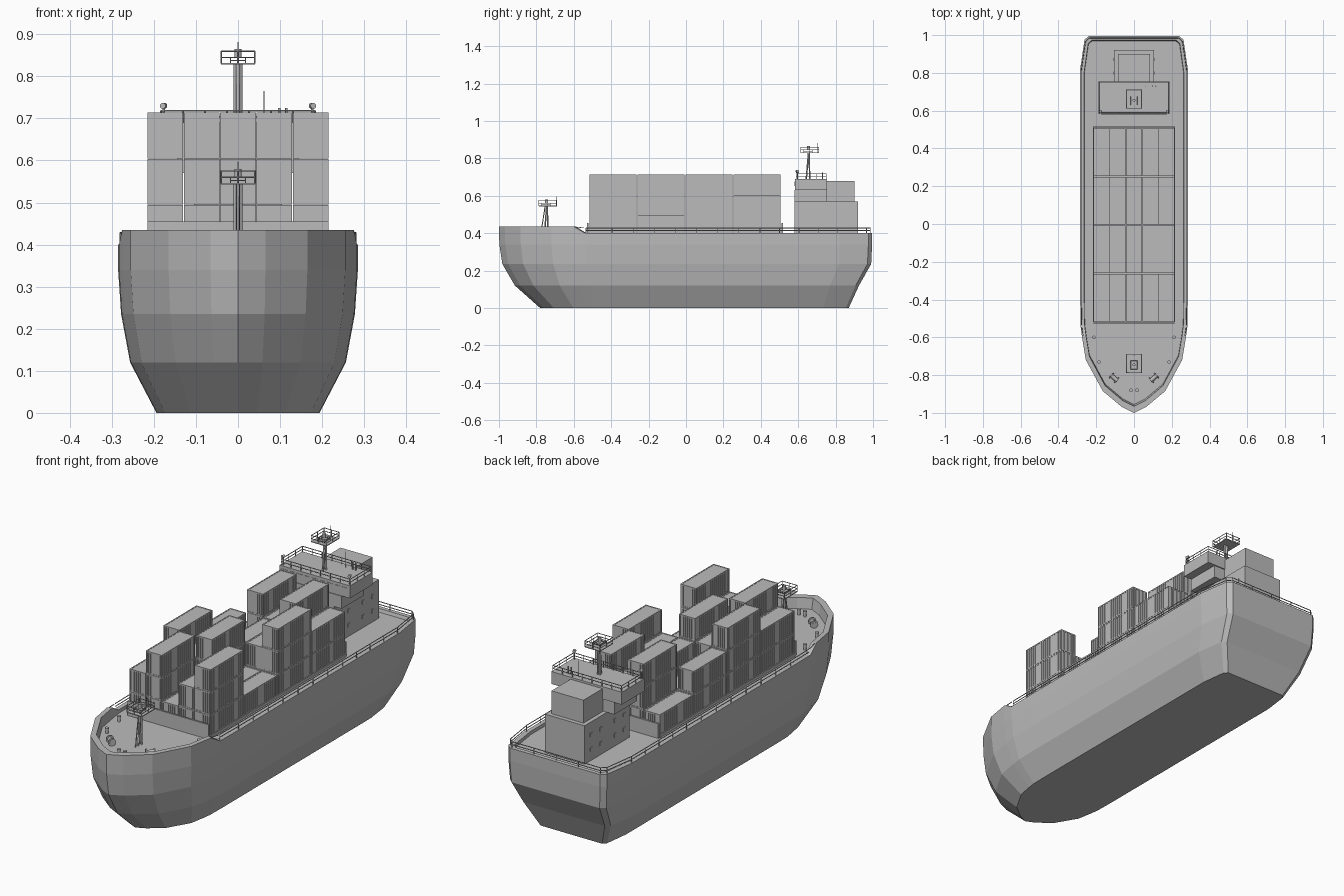
import bpy, bmesh, math
from mathutils import Matrix, Vector

if "Cube" in bpy.data.objects:
    bpy.data.objects.remove(bpy.data.objects["Cube"])

grey = bpy.data.materials.new("light grey")
grey.use_nodes = True
tone = (0.5, 0.5, 0.5, 1)
grey.diffuse_color = tone
grey.node_tree.nodes["Principled BSDF"].inputs["Base Color"].default_value = tone


def add(name, data, loc=(0, 0, 0)):
    ob = bpy.data.objects.new(name, data)
    ob.location = loc
    if not data.materials:
        data.materials.append(grey)
    bpy.context.collection.objects.link(ob)
    return ob


def finish(name, bm):
    bmesh.ops.recalc_face_normals(bm, faces=bm.faces)
    me = bpy.data.meshes.new(name)
    bm.to_mesh(me)
    bm.free()
    return me


def box_into(bm, x0, x1, y0, y1, z0, z1):
    size = Matrix.Diagonal((x1 - x0, y1 - y0, z1 - z0, 1))
    mid = Matrix.Translation(((x0 + x1) / 2, (y0 + y1) / 2, (z0 + z1) / 2))
    bmesh.ops.create_cube(bm, size=1, matrix=mid @ size)


def box(name, *ext):
    bm = bmesh.new()
    box_into(bm, *ext)
    return add(name, finish(name, bm))


def tubes(name, paths, r, closed=False):
    cu = bpy.data.curves.new(name, "CURVE")
    cu.dimensions = "3D"
    cu.bevel_depth = r
    cu.bevel_resolution = 1
    cu.use_fill_caps = True
    for path in paths:
        sp = cu.splines.new("POLY")
        sp.points.add(len(path) - 1)
        for p, co in zip(sp.points, path):
            p.co = (*co, 1)
        sp.use_cyclic_u = closed
    return add(name, cu)


def cylinder(name, loc, r, h, axis=None):
    bm = bmesh.new()
    turn = Vector(axis or (0, 0, 1)).to_track_quat("Z", "Y").to_matrix().to_4x4()
    bmesh.ops.create_cone(bm, cap_ends=True, segments=12, radius1=r, radius2=r, depth=h, matrix=turn)
    return add(name, finish(name, bm), loc)


# Hull: outline rings from keel to rim, then inside the bulwark to the deck
half = [(0, -1), (.065, -.968), (.165, -.885), (.255, -.72), (.275, -.6), (.283, -.54),
        (.285, -.4), (.285, .4), (.285, .82), (.262, .975), (.24, .995)]
outline = half + [(-x, y) for x, y in reversed(half[1:])]
DECK = .385


def rim_z(y):
    return .435 if y < -.59 else .4


def ring(width, bow, stern, z):
    pts = []
    for x, y in outline:
        ny = y
        if y < -.4:
            ny = -.4 + (y + .4) * (bow + .4) / -.6
        elif y > .4:
            ny = .4 + (y - .4) * (stern - .4) / .595
        pts.append((x * width, ny, z if z is not None else rim_z(y)))
    return pts


rings = [ring(.68, -.78, .87, 0), ring(.9, -.915, .925, .12), ring(.975, -.982, .99, .235),
         ring(1, -.998, .995, .34), ring(1, -1, .995, None),
         ring(.925, -.965, .975, None), ring(.92, -.955, .97, DECK)]
bm = bmesh.new()
loops = [[bm.verts.new(p) for p in r] for r in rings]
n = len(outline)
for a, b in zip(loops, loops[1:]):
    for i in range(n):
        j = (i + 1) % n
        bm.faces.new((a[i], a[j], b[j], b[i]))
bm.faces.new(loops[0])
bm.faces.new(loops[-1])
add("hull", finish("hull", bm))

# Deck edge railing, running round the stern
edge = [(p[0] * .98, p[1] * .99, .4) for p in rings[4]]
run = [p for p in edge[5:] if p[1] > -.55]
rails = [[(x, y, z + dz) for x, y, z in run] for dz in (.014, .028)]
posts = []
for p, q in zip(run, run[1:]):
    a, b = Vector(p), Vector(q)
    count = max(1, round((b - a).length / .11))
    posts += [[a.lerp(b, k / count), a.lerp(b, k / count) + Vector((0, 0, .028))] for k in range(count)]
tubes("deck_railing", rails + posts, .002)
for s in (-1, 1):
    tubes("railing_end", [[(s * .277, -.545, .428), (s * .27, -.59, .433)]], .002)

# Hold end walls
for y in (-.526, .514):
    box("hold_wall", -.215, .215, y - .004, y + .004, DECK, .455)
for s in (-1, 1):
    box("hold_side_sill", s * .215 - .003, s * .215 + .003, -.52, .51, DECK, .4)

# Container: recessed panels with frame and upright ribs
W, L, H = .0845, .252, .109
bm = bmesh.new()
d, f = .0025, .006
box_into(bm, -W / 2 + d, W / 2 - d, -L / 2 + d, L / 2 - d, .001, H - .001)
for sx in (-1, 1):
    for sy in (-1, 1):
        x, y = sx * (W - f) / 2, sy * (L - f) / 2
        box_into(bm, x - f / 2, x + f / 2, y - f / 2, y + f / 2, 0, H)
for z in (0, H - f):
    for s in (-1, 1):
        x, y = s * (W - f) / 2, s * (L - f) / 2
        box_into(bm, x - f / 2, x + f / 2, -L / 2 + f, L / 2 - f, z, z + f)
        box_into(bm, -W / 2 + f, W / 2 - f, y - f / 2, y + f / 2, z, z + f)
for s in (-1, 1):
    for i in range(7):
        x = (i - 3) * .0103
        y = s * (L / 2 - d)
        box_into(bm, x - .003, x + .003, y - d * .8, y + d * .8, f, H - f)
    for i in range(16):
        y = (i - 7.5) * .0148
        x = s * (W / 2 - d)
        box_into(bm, x - d * .8, x + d * .8, y - .0045, y + .0045, f, H - f)
container = finish("container", bm)
stacks = ["23123", "32311", "21223", "13232"]
for row, heights in enumerate(stacks):
    for col, count in enumerate(heights):
        for k in range(int(count)):
            add("container", container, ((col - 2) * .0865, -.39 + row * .2565, DECK + k * .11))

# Deckhouse and bridge
box("deckhouse_front", -.105, .105, .58, .75, DECK, .572)
box("deckhouse_rear", -.105, .105, .75, .92, DECK, .57)
box("bridge_lower", -.145, .145, .58, .75, .57, .63)
box("bridge", -.187, .187, .583, .755, .63, .69)
box("funnel_house", -.085, .085, .75, .9, .57, .68)
for s in (-1, 1):
    for y in (.62, .69, .8, .87):
        for z in (.43, .5):
            box("side_window", s * .106 - .002, s * .106 + .002, y - .008, y + .008, z, z + .018)
for i in range(9):
    x = (i - 4) * .04
    box("bridge_window", x - .015, x + .015, .581, .584, .652, .676)


def fence(name, x0, x1, y0, y1, z, h, step, r):
    corners = [(x0, y0), (x1, y0), (x1, y1), (x0, y1)]
    tubes(name + "_bars", [[(x, y, z + h * k) for x, y in corners] for k in (.5, 1)], r, True)
    ups = []
    for i in range(4):
        a, b = Vector(corners[i]), Vector(corners[(i + 1) % 4])
        m = max(1, round((b - a).length / step))
        for k in range(m):
            p = a.lerp(b, k / m)
            ups.append([(p.x, p.y, z), (p.x, p.y, z + h)])
    tubes(name + "_posts", ups, r)


fence("bridge_railing", -.183, .183, .59, .75, .69, .028, .055, .002)


# Masts with a railed lookout platform
def mast(name, y, foot, z):
    legs = [[(0, y - .012, foot), (0, y, z)], [(-.006, y + .006, foot), (-.006, y + .004, z)],
            [(.006, y + .006, foot), (.006, y + .004, z)]]
    tubes(name + "_legs", legs, .0045)
    box(name + "_platform", -.04, .04, y - .042, y + .055, z - .002, z + .002)
    fence(name + "_railing", -.04, .04, y - .042, y + .055, z, .03, .04, .0018)
    fence(name + "_inner_railing", -.018, .018, y - .025, y + .02, z, .015, .04, .0015)
    tubes(name + "_aerial", [[(0, y + .05, z), (0, y + .05, z + .052)]], .0015)
    cylinder(name + "_lamp", (0, y, z + .025), .008, .02)


mast("main_mast", .655, .69, .83)
mast("fore_mast", -.745, DECK, .545)
tubes("fore_mast_stay", [[(0, -.778, DECK), (0, -.753, .545)]], .003)
tubes("bridge_aerial", [[(.062, .73, .69), (.062, .73, .765)]], .0012)
for x in (.098, .115):
    cylinder("bridge_vent", (x, .73, .707), .003, .035)
for s in (-1, 1):
    tubes("floodlight_post", [[(s * .176, .595, .69), (s * .176, .595, .725)]], .003)
    cylinder("floodlight", (s * .177, .595, .73), .007, .014, (s * .3, -1, 0))

# Foredeck fittings
for s in (-1, 1):
    for x, y in ((.016, -.88), (.185, -.73), (.212, -.6)):
        cylinder("bollard", (s * x, y, DECK + .011), .007, .022)
        cylinder("bollard_cap", (s * x, y, DECK + .024), .009, .005)
    axis = Vector((s * .75, .66, 0))
    centre = Vector((s * .105, -.815, DECK + .018))
    cylinder("winch_drum", centre, .011, .045, axis)
    for k in (-.018, .018):
        cylinder("winch_flange", centre + axis * k, .018, .006, axis)
